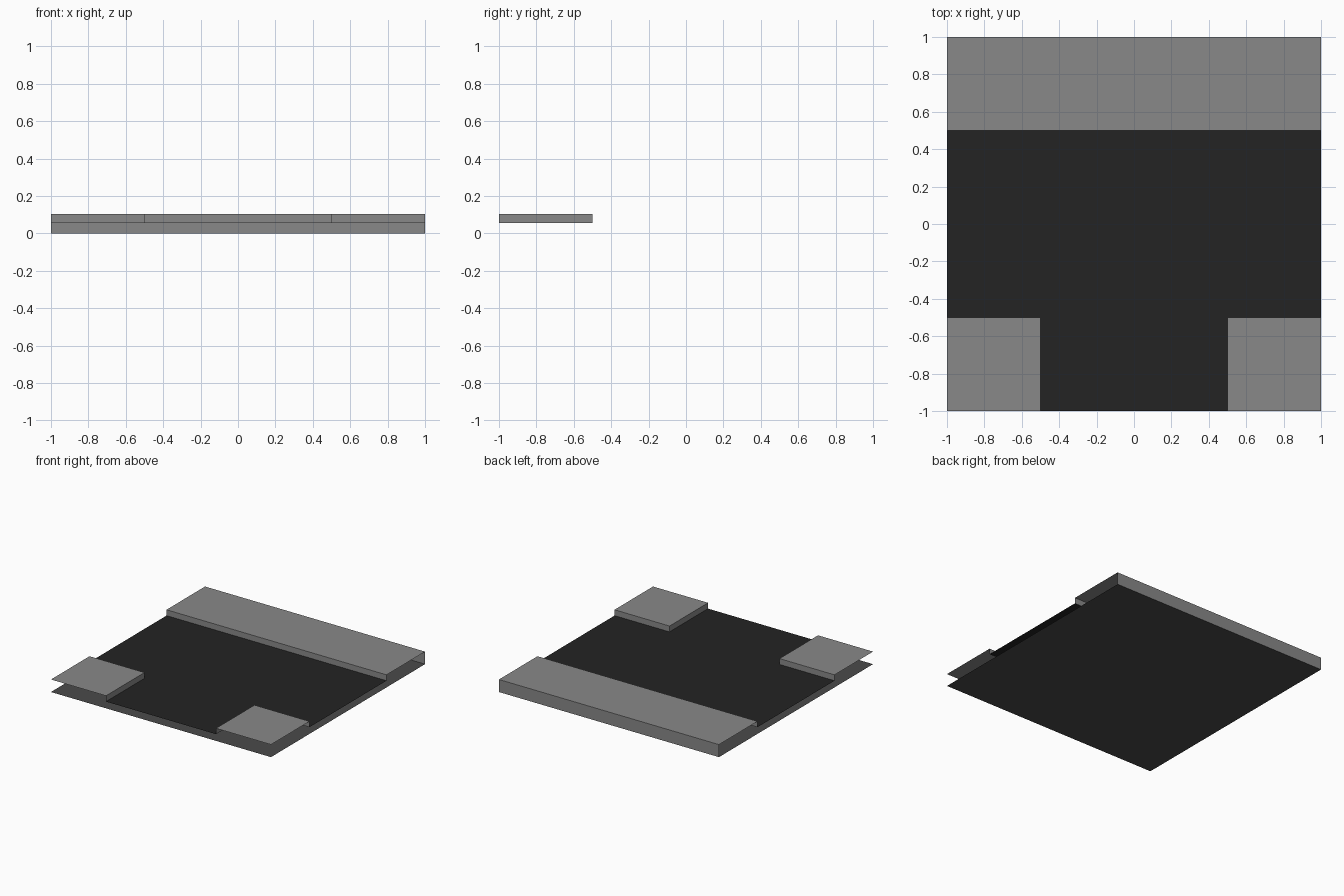
import bpy
import bmesh
from mathutils import Vector

if "Cube" in bpy.data.objects:
    bpy.data.objects.remove(bpy.data.objects["Cube"])

ROAD_Z, TOP_Z = 0.055, 0.103


def material(name, v):
    m = bpy.data.materials.new(name)
    m.diffuse_color = (v, v, v, 1)
    m.use_nodes = True
    m.node_tree.nodes["Principled BSDF"].inputs["Base Color"].default_value = m.diffuse_color
    return m


concrete = material("concrete grey", 0.25)
asphalt = material("asphalt black", 0.017)
underside = material("underside dark grey", 0.068)


def build(name, mat, quads):
    """Join flat quads, each given as (origin, edge, edge, normal hint)."""
    bm = bmesh.new()
    for o, u, v, n in quads:
        o, u, v = Vector(o), Vector(u), Vector(v)
        f = bm.faces.new([bm.verts.new(p) for p in (o, o + u, o + u + v, o + v)])
        f.normal_update()
        if f.normal.dot(Vector(n)) < 0:
            f.normal_flip()
    bmesh.ops.remove_doubles(bm, verts=bm.verts, dist=1e-5)
    me = bpy.data.meshes.new(name)
    bm.to_mesh(me)
    bm.free()
    me.materials.append(mat)
    ob = bpy.data.objects.new(name, me)
    bpy.context.collection.objects.link(ob)
    return ob


def flat(x0, x1, y0, y1, z, n=(0, 0, 1)):
    return ((x0, y0, z), (x1 - x0, 0, 0), (0, y1 - y0, 0), n)


def wall_x(x0, x1, y, z0, z1, n):
    return ((x0, y, z0), (x1 - x0, 0, 0), (0, 0, z1 - z0), n)


def wall_y(y0, y1, x, z0, z1, n):
    return ((x, y0, z0), (0, y1 - y0, 0), (0, 0, z1 - z0), n)


# Base sheet
build("base", underside, [flat(-1, 1, -1, 1, 0, (0, 0, -1))])

# T-junction road surface
build("road", asphalt, [
    flat(-1, -0.5, -0.5, 0.5, ROAD_Z),
    flat(-0.5, 0.5, -0.5, 0.5, ROAD_Z),
    flat(0.5, 1, -0.5, 0.5, ROAD_Z),
    flat(-0.5, 0.5, -1, -0.5, ROAD_Z),
])

# Long pavement with kerb and back wall
build("back_pavement", concrete, [
    flat(-1, 1, 0.5, 1, TOP_Z),
    wall_x(-1, 1, 0.5, ROAD_Z, TOP_Z, (0, -1, 0)),
    wall_x(-1, 1, 1, 0, TOP_Z, (0, 1, 0)),
])

# Corner pavements, open on the outer sides
for side, s in (("left", -1), ("right", 1)):
    build(side + "_corner_pavement", concrete, [
        flat(s * 0.5, s, -1, -0.5, TOP_Z),
        wall_x(s * 0.5, s, -0.5, ROAD_Z, TOP_Z, (0, 1, 0)),
        wall_y(-1, -0.5, s * 0.5, ROAD_Z, TOP_Z, (-s, 0, 0)),
    ])
